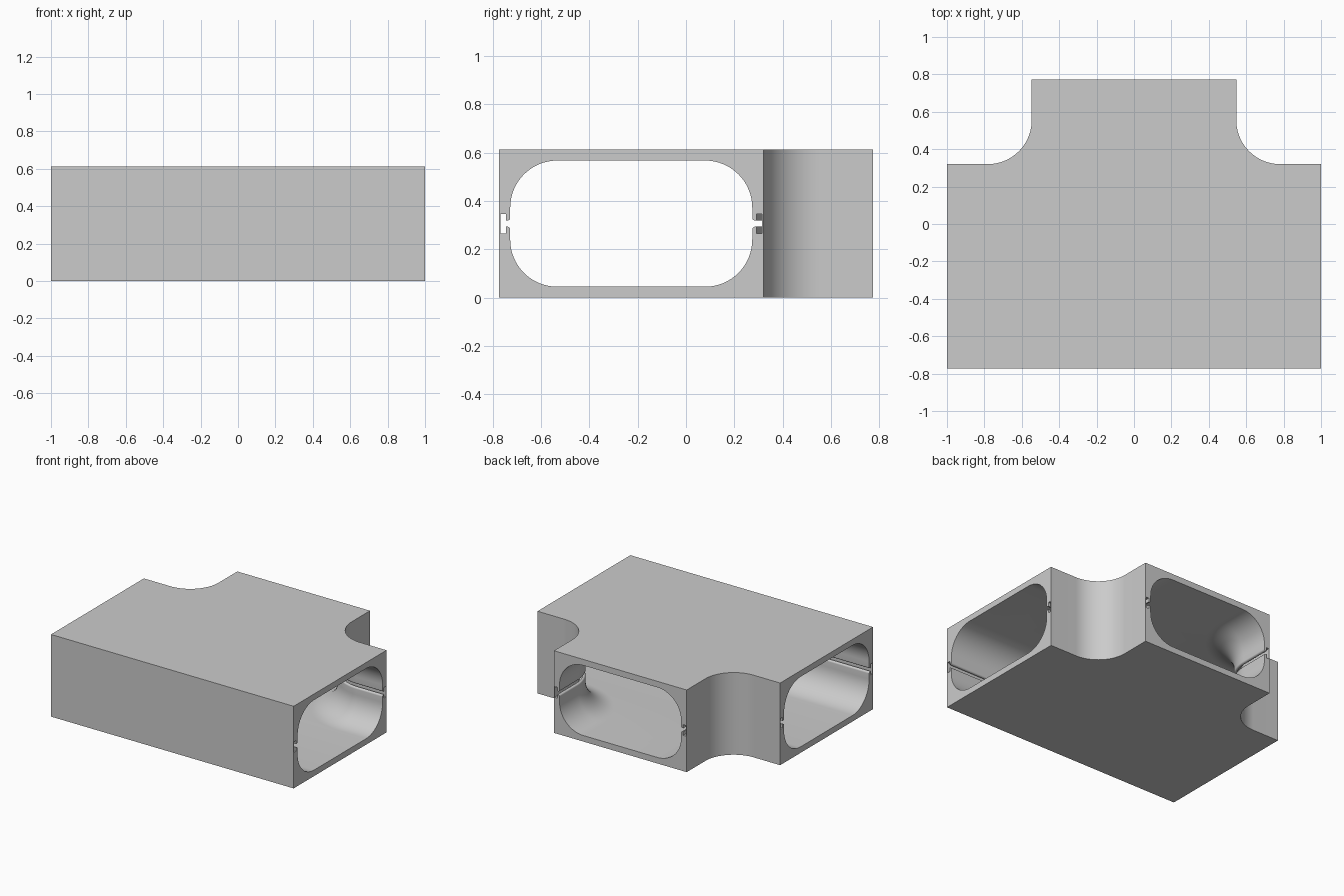
import bpy, bmesh
from math import sin, cos, pi

if "Cube" in bpy.data.objects:
    bpy.data.objects.remove(bpy.data.objects["Cube"])

H = 0.612          # overall height
BACK = -0.773      # closed long wall
SHOULDER = 0.32    # inner wall of the straight run
HALF = 0.547       # half width of the branch
R = 0.235          # outer fillet between run and branch


def tee_outline(inset, end_x, end_y, n=24):
    """Tee outline moved inward by inset, with filleted inner corners."""
    right = [(end_x, BACK + inset), (end_x, SHOULDER - inset)]
    for i in range(n + 1):
        a = 1.5 * pi - 0.5 * pi * i / n
        right.append((HALF + R + (R + inset) * cos(a),
                      SHOULDER + R + (R + inset) * sin(a)))
    right.append((HALF - inset, end_y))
    return right + [(-x, y) for x, y in reversed(right)]


def stacked_solid(name, levels, end_x, end_y):
    """Solid skinned through tee outlines, one per (z, inset) level."""
    bm = bmesh.new()
    rings = [[bm.verts.new((x, y, z)) for x, y in tee_outline(d, end_x, end_y)]
             for z, d in levels]
    n = len(rings[0])
    for a, b in zip(rings, rings[1:]):
        for i in range(n):
            j = (i + 1) % n
            bm.faces.new((a[i], a[j], b[j], b[i]))
    bm.faces.new(rings[0][::-1])
    bm.faces.new(rings[-1])
    bmesh.ops.recalc_face_normals(bm, faces=bm.faces)
    mesh = bpy.data.meshes.new(name)
    bm.to_mesh(mesh)
    bm.free()
    ob = bpy.data.objects.new(name, mesh)
    bpy.context.collection.objects.link(ob)
    return ob


# Outer tee block
body = stacked_solid("tee_duct", [(0, 0), (H, 0)], 1.0, 0.773)

# Half of the wall profile: undercut slot, rounded lip, rounded duct corner
half = [(0.04, 0.006), (0.04, 0.029), (0.0125, 0.029)]
half += [(0.0245 - 0.012 * cos(a), 0.034 + 0.012 * sin(a))
         for a in (i * pi / 12 for i in range(7))]
half += [(0.066 + 0.195 * sin(a), 0.241 - 0.195 * cos(a))
         for a in (i * pi / 32 for i in range(17))]
levels = ([(H / 2 - z, d) for z, d in reversed(half)]
          + [(H / 2 + z, d) for z, d in half])

# Duct cavity, running past all three open ends
cavity = stacked_solid("cavity_cutter", levels, 1.1, 0.9)
cavity.hide_render = True
cut = body.modifiers.new("hollow", 'BOOLEAN')
cut.operation = 'DIFFERENCE'
cut.solver = 'EXACT'
cut.object = cavity

bpy.context.view_layer.objects.active = body
body.select_set(True)
bpy.ops.object.modifier_apply(modifier=cut.name)
bpy.data.objects.remove(cavity)
bpy.ops.object.shade_smooth_by_angle(angle=pi / 6)
